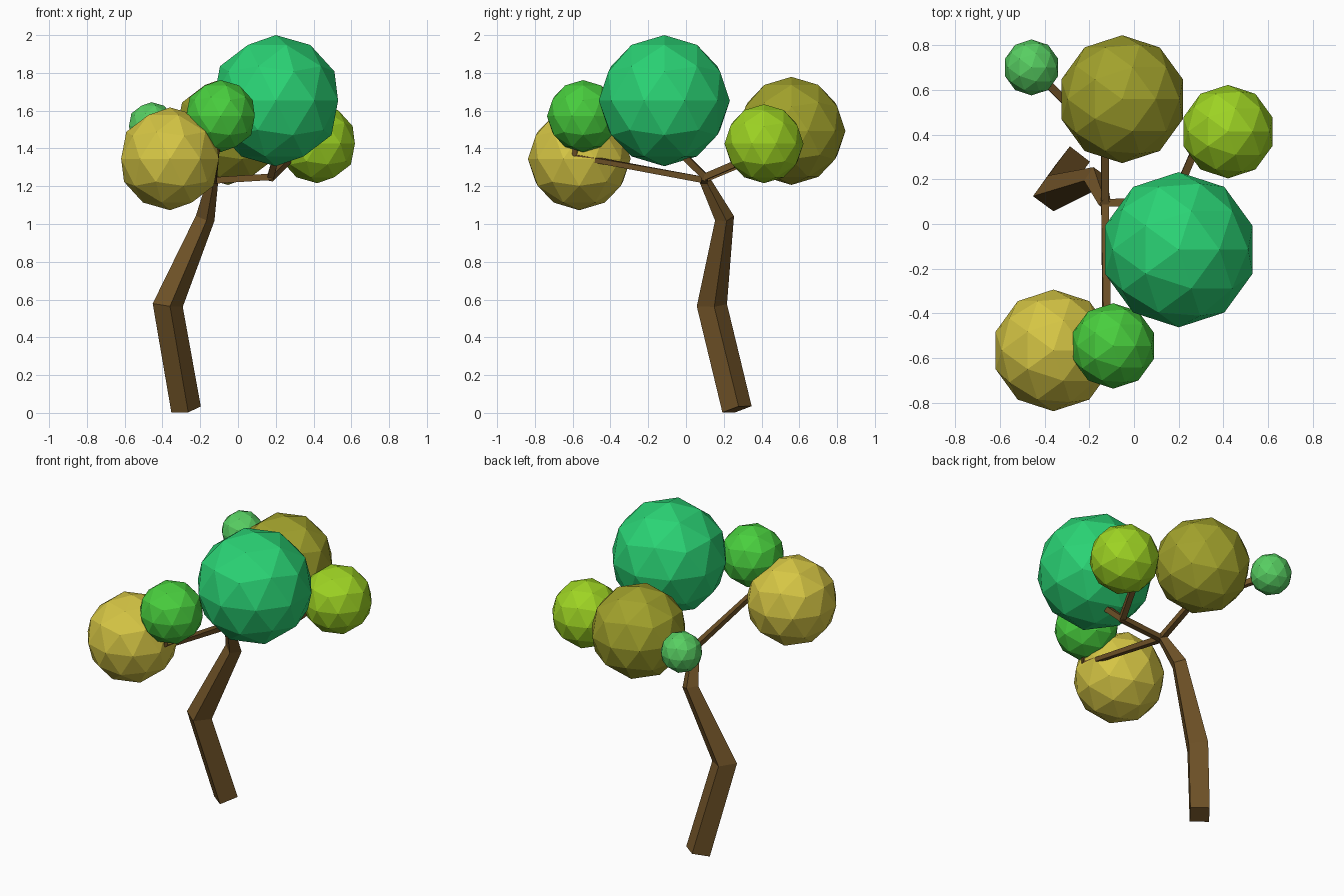
import bpy
import bmesh
import math
from mathutils import Vector

if "Cube" in bpy.data.objects:
    bpy.data.objects.remove(bpy.data.objects["Cube"])


def material(name, rgb):
    # 0-255 display colour to linear diffuse colour
    mat = bpy.data.materials.new(name)
    mat.diffuse_color = (*[(c / 255) ** 2.2 for c in rgb], 1)
    mat.use_nodes = True
    mat.node_tree.nodes["Principled BSDF"].inputs["Base Color"].default_value = mat.diffuse_color
    return mat


def limb(name, path, ref, mat):
    # four-sided tapered tube along points (x, y, z, corner radius)
    bm = bmesh.new()
    pts = [Vector(p[:3]) for p in path]
    rings = []
    for i, p in enumerate(pts):
        t = Vector()
        if i > 0:
            t += (p - pts[i - 1]).normalized()
        if i < len(pts) - 1:
            t += (pts[i + 1] - p).normalized()
        t.normalize()
        u = Vector(ref)
        u = (u - t * u.dot(t)).normalized()
        v = t.cross(u)
        rings.append([bm.verts.new(p + path[i][3] * (u * math.cos(a) + v * math.sin(a)))
                      for a in [k * math.pi / 2 for k in range(4)]])
    for a, b in zip(rings, rings[1:]):
        for k in range(4):
            n = (k + 1) % 4
            bm.faces.new((a[k], a[n], b[n], b[k]))
    bm.faces.new(rings[0][::-1])
    bm.faces.new(rings[-1])
    bmesh.ops.recalc_face_normals(bm, faces=bm.faces)
    me = bpy.data.meshes.new(name)
    bm.to_mesh(me)
    bm.free()
    me.materials.append(mat)
    bpy.context.collection.objects.link(bpy.data.objects.new(name, me))


bark = material("bark", (112, 84, 44))

# crooked trunk
limb("trunk", [(-0.275, 0.27, 0.019, 0.08), (-0.372, 0.137, 0.57, 0.081),
               (-0.174, 0.204, 1.03, 0.052), (-0.13, 0.09, 1.25, 0.028)], (1, 0.15, 0), bark)

# branches, corners turned 45 degrees so the sides face up and sideways
R = 0.024
branches = {
    "branch_back": ([(-0.13, 0.08, 1.23), (-0.13, 0.38, 1.355), (-0.09, 0.55, 1.48)], (1, 0, 1)),
    "branch_back_twig": ([(-0.13, 0.37, 1.35), (-0.458, 0.70, 1.52)], (1, 1, 1.41)),
    "branch_front": ([(-0.13, 0.11, 1.23), (-0.12, -0.59, 1.36), (-0.09, -0.56, 1.55)], (1, 0, 1)),
    "branch_right": ([(-0.14, 0.095, 1.23), (0.18, 0.10, 1.25)], (0, 1, 1)),
    "branch_right_back": ([(0.17, 0.09, 1.245), (0.26, 0.30, 1.335), (0.36, 0.41, 1.42)], (1, 0, 1)),
    "branch_right_up": ([(0.17, 0.11, 1.24), (0.20, 0.0, 1.35), (0.20, -0.10, 1.5)], (1, 0, 1)),
}
for name, (pts, ref) in branches.items():
    limb(name, [(*p, R) for p in pts], ref, bark)

# faceted leaf clusters: centre, radius, colour
leaves = {
    "large_green_leaves": ((0.20, -0.115, 1.653), 0.347, (46, 210, 116)),
    "olive_leaves": ((-0.053, 0.558, 1.493), 0.286, (160, 160, 48)),
    "yellow_leaves": ((-0.36, -0.565, 1.345), 0.272, (212, 196, 70)),
    "green_leaves": ((-0.093, -0.545, 1.571), 0.191, (74, 205, 64)),
    "lime_leaves": ((0.42, 0.413, 1.425), 0.209, (156, 210, 40)),
    "small_green_leaves": ((-0.458, 0.70, 1.52), 0.125, (88, 205, 98)),
}
for name, (centre, radius, rgb) in leaves.items():
    bpy.ops.mesh.primitive_ico_sphere_add(subdivisions=2, radius=radius, location=centre)
    ob = bpy.context.object
    ob.name = name
    ob.data.materials.append(material(name, rgb))
